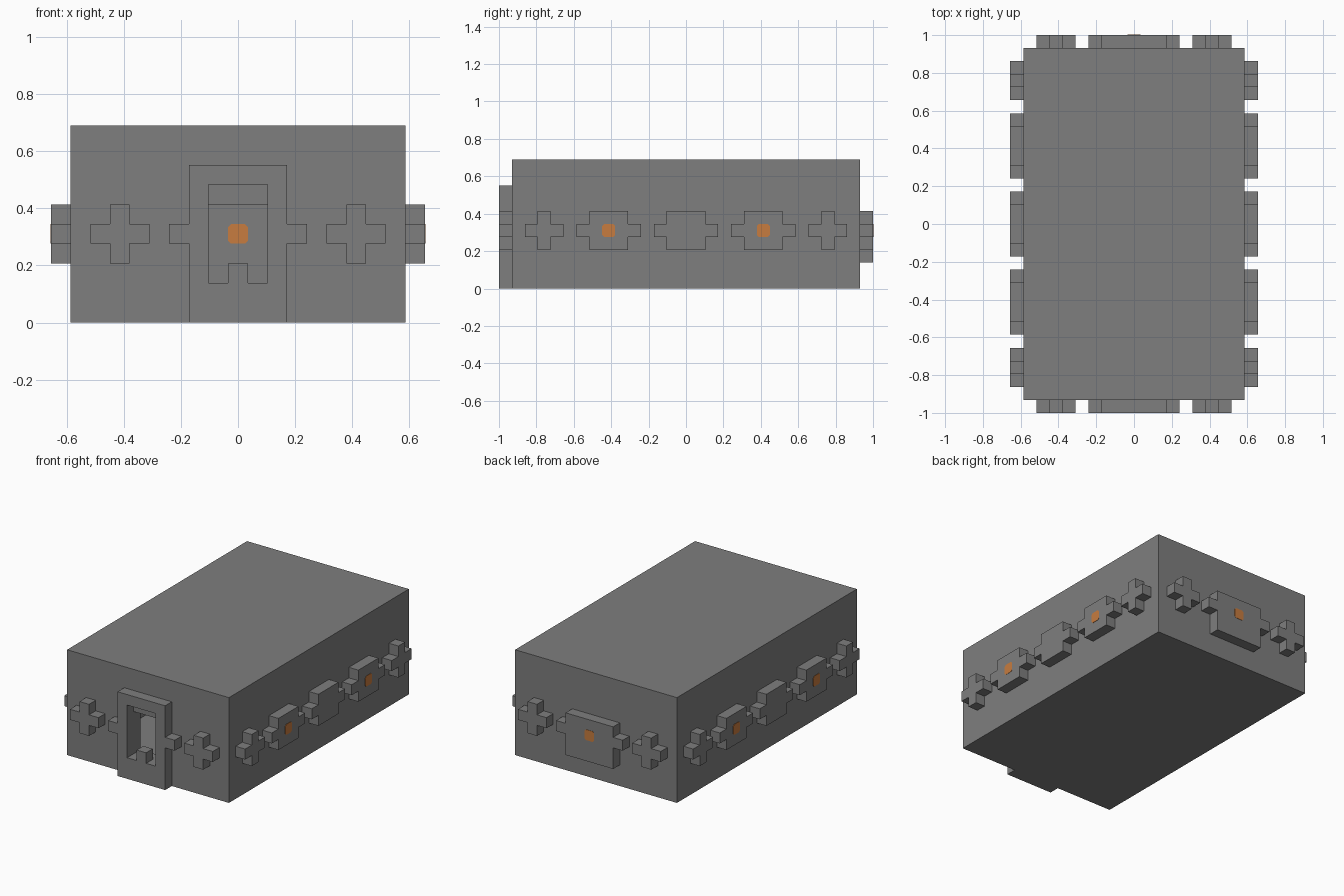
import bpy
import bmesh
import math
from mathutils import Matrix, Vector

if "Cube" in bpy.data.objects:
    bpy.data.objects.remove(bpy.data.objects["Cube"], do_unlink=True)

U = 2 / 58                      # one modelling step
HALF_X, HALF_Y, HEIGHT = 17, 27, 20
WALL, FLOOR, RELIEF = 2, 0.2, 2


def material(name, colour):
    mat = bpy.data.materials.new(name)
    mat.use_nodes = True
    mat.diffuse_color = (*colour, 1)
    mat.node_tree.nodes["Principled BSDF"].inputs["Base Color"].default_value = (*colour, 1)
    return mat


GREY = material("stone grey", (0.21, 0.21, 0.21))
ORANGE = material("lamp orange", (0.57, 0.20, 0.05))


def finish(name, bm, mat):
    bmesh.ops.recalc_face_normals(bm, faces=bm.faces[:])
    mesh = bpy.data.meshes.new(name)
    bm.to_mesh(mesh)
    bm.free()
    mesh.materials.append(mat)
    obj = bpy.data.objects.new(name, mesh)
    bpy.context.collection.objects.link(obj)
    return obj


def box(name, low, high):
    low, high = Vector(low) * U, Vector(high) * U
    bm = bmesh.new()
    bmesh.ops.create_cube(bm, size=1)
    size = high - low
    bmesh.ops.transform(bm, verts=bm.verts[:], matrix=Matrix.Translation((low + high) / 2) @ Matrix.Diagonal((*size, 1)))
    return finish(name, bm, GREY)


def relief(name, half, side, along, start, depth, mat=GREY):
    """Mirror a half outline, extrude it outwards and put it on one side."""
    bm = bmesh.new()
    face = bm.faces.new([bm.verts.new((x, -start, z)) for x, z in half])
    out = bmesh.ops.extrude_face_region(bm, geom=[face], use_keep_orig=True)
    moved = [v for v in out["geom"] if isinstance(v, bmesh.types.BMVert)]
    bmesh.ops.translate(bm, verts=moved, vec=(0, -depth, 0))
    # Remove the faces on the mirror plane so both halves weld cleanly
    seam = [f for f in bm.faces if all(abs(v.co.x) < 1e-5 for v in f.verts)]
    bmesh.ops.delete(bm, geom=seam, context='FACES')
    bmesh.ops.mirror(bm, geom=bm.verts[:] + bm.edges[:] + bm.faces[:], axis='X', merge_dist=1e-4)
    bmesh.ops.remove_doubles(bm, verts=bm.verts[:], dist=1e-4)
    turn = Matrix.Rotation(math.radians(SIDES[side]), 4, 'Z')
    place = Matrix.Scale(U, 4) @ turn @ Matrix.Translation((along, 0, 0))
    bmesh.ops.transform(bm, verts=bm.verts[:], matrix=place)
    return finish(side + "_" + name, bm, mat)


def plaque(width, bottom, top, reach=2):
    """Half outline of a panel with a short arm at mid height."""
    arm = width + reach
    return [(0, bottom), (width, bottom), (width, 8), (arm, 8),
            (arm, 10), (width, 10), (width, top), (0, top)]


SIDES = {"front": 0, "right": 90, "back": 180, "left": -90}
CROSS = plaque(1, 6, 12)
PANEL = plaque(3, 6, 12)
BACK_PANEL = plaque(5, 4, 12)
DOOR_FRAME = [(0, 0), (5, 0), (5, 8), (7, 8), (7, 10), (5, 10), (5, 16), (0, 16),
              (0, 14), (3, 14), (3, 4), (1, 4), (1, 6), (0, 6)]
LAMP = [(0, 8), (0.7, 8), (1, 8.3), (1, 9.7), (0.7, 10), (0, 10)]
SKIN = 0.06                     # lamp plate thickness

# Hollow building shell with a doorway
shell = box("building_shell", (-HALF_X, -HALF_Y, 0), (HALF_X, HALF_Y, HEIGHT))
inner_x, inner_y = HALF_X - WALL, HALF_Y - WALL
cutters = [
    box("room_cutter", (-inner_x, -inner_y, FLOOR), (inner_x, inner_y, HEIGHT - WALL)),
    box("doorway_cutter", (-3, -HALF_Y - 1, 4), (3, -inner_y + 1, 12)),
]
bpy.context.view_layer.objects.active = shell
for cutter in cutters:
    cutter.hide_render = True
    mod = shell.modifiers.new(cutter.name, 'BOOLEAN')
    mod.operation = 'DIFFERENCE'
    mod.solver = 'EXACT'
    mod.object = cutter
    bpy.ops.object.modifier_apply(modifier=mod.name)
    bpy.data.objects.remove(cutter, do_unlink=True)


def lamps(side, along, wall):
    """Lamp plates outside on the panel and inside on the wall."""
    relief("lamp", LAMP, side, along, wall + RELIEF, SKIN, ORANGE)
    relief("inner_lamp", LAMP, side, along, wall - WALL - SKIN, SKIN, ORANGE)


# Front and back reliefs
relief("door_frame", DOOR_FRAME, "front", 0, HALF_Y, RELIEF)
relief("panel", BACK_PANEL, "back", 0, HALF_Y, RELIEF)
lamps("back", 0, HALF_Y)
for side in ("front", "back"):
    for along in (-12, 12):
        relief("cross", CROSS, side, along, HALF_Y, RELIEF)

# Long side reliefs
for side in ("right", "left"):
    for along in (-22, 22):
        relief("cross", CROSS, side, along, HALF_X, RELIEF)
    for along in (-12, 0, 12):
        relief("panel", PANEL, side, along, HALF_X, RELIEF)
        if along:
            lamps(side, along, HALF_X)
